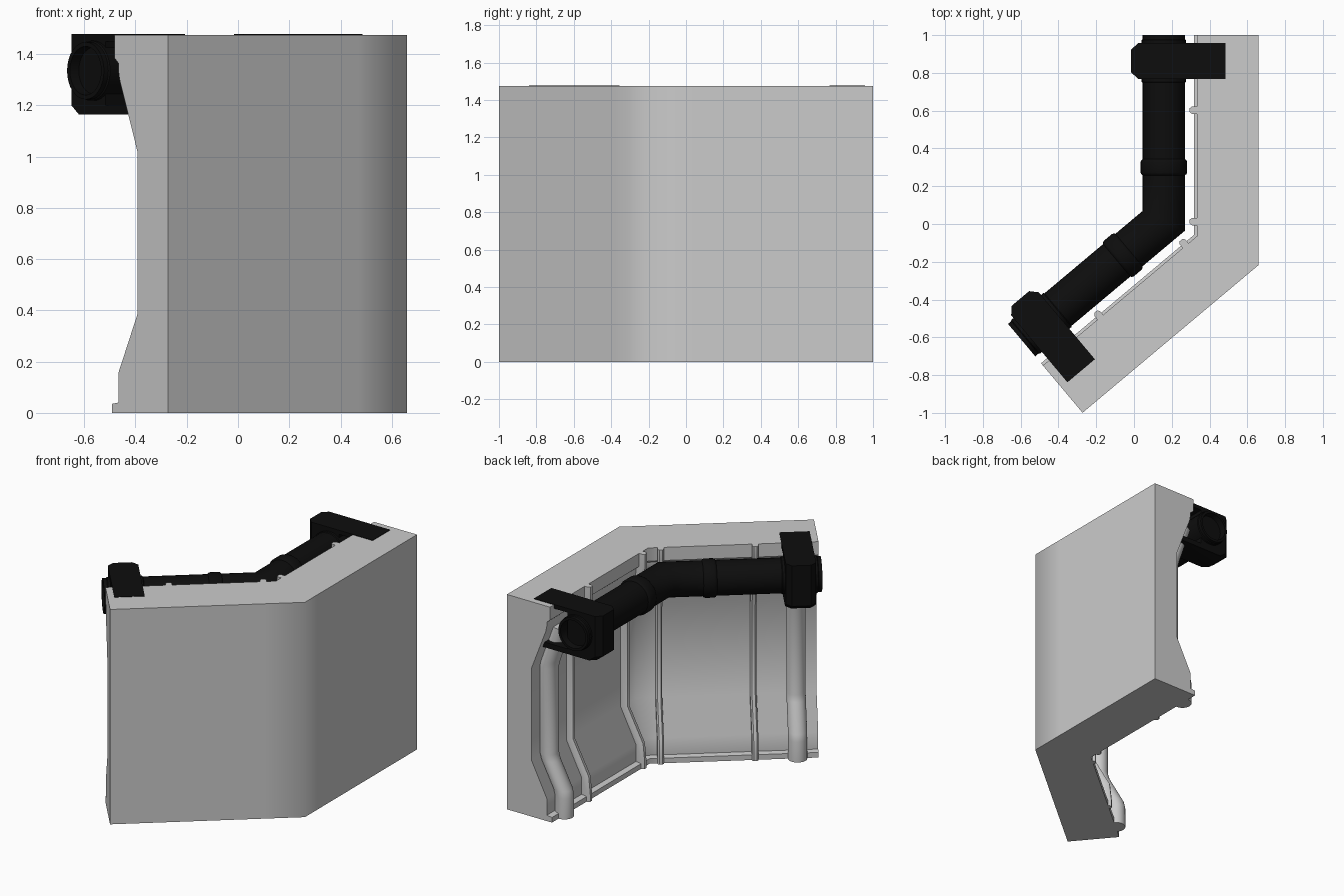
import bpy, bmesh
from math import sin, cos, tan, pi, radians

if "Cube" in bpy.data.objects:
    bpy.data.objects.remove(bpy.data.objects["Cube"])

HALF = radians(25)            # half of the bend between the two legs
L, H = 1.217, 1.475           # leg length, wall height
CORNER = (0.66, -0.217, 0)    # outer corner of the bend

black = bpy.data.materials.new("black")
black.diffuse_color = (0.004, 0.004, 0.004, 1)
black.use_nodes = True
black.node_tree.nodes["Principled BSDF"].inputs["Base Color"].default_value = black.diffuse_color


def loft(name, rings, cap_start=True, cap_end=True, mat=None):
    """Skin rings of (u along leg, t inward depth, z); mirrored across the bend."""
    bm = bmesh.new()
    vr = []
    for ring in rings:
        vr.append([bm.verts.new((u * cos(HALF) - t * sin(HALF),
                                 u * sin(HALF) + t * cos(HALF), z)) for u, t, z in ring])
    n = len(vr[0])
    for a, b in zip(vr, vr[1:]):
        for i in range(n):
            j = (i + 1) % n
            bm.faces.new((a[i], a[j], b[j], b[i]))
    if cap_start:
        bm.faces.new(vr[0])
    if cap_end:
        bm.faces.new(vr[-1])
    bmesh.ops.recalc_face_normals(bm, faces=bm.faces)
    me = bpy.data.meshes.new(name)
    bm.to_mesh(me)
    bm.free()
    ob = bpy.data.objects.new(name, me)
    bpy.context.collection.objects.link(ob)
    ob.location = CORNER
    ob.rotation_euler.z = radians(65)
    if mat:
        me.materials.append(mat)
    bpy.ops.object.select_all(action='DESELECT')
    ob.select_set(True)
    bpy.context.view_layer.objects.active = ob
    bpy.ops.object.shade_smooth_by_angle(angle=radians(40))
    m = ob.modifiers.new("mirror", 'MIRROR')
    m.use_axis = (True, False, False)
    return ob


def miter(t):
    return t * tan(HALF)


# wall with recessed inner face
wall = [(0, 0), (.342, 0), (.342, .035), (.303, .04), (.303, .155), (.187, .385),
        (.187, 1.02), (.295, 1.3), (.303, 1.34), (.303, 1.365), (.327, 1.385),
        (.327, H), (0, H)]
loft("wall", [[(miter(t), t, z) for t, z in wall],
              [(.25, t, z) for t, z in wall],
              [(L, t, z) for t, z in wall]], cap_start=False)

# rounded vertical ribs following the recess
rib = [(.362, 0), (.362, .05), (.35, .17), (.232, .395), (.232, 1.015),
       (.345, 1.31), (.365, 1.38), (.365, H)]
for i, u in enumerate((.23, .82)):
    rings = []
    for du, off in ((-.02, -.05), (-.02, -.012), (-.01, 0), (.01, 0), (.02, -.012), (.02, -.05)):
        rings.append([(u + du, .1, 0)] + [(u + du, t + off, z) for t, z in rib]
                     + [(u + du, .1, H)])
    loft(f"rib_{i + 1}", rings)

# vertical pipe below each bracket
N = 32
path = [(.345, 0), (.345, .14), (.335, .185), (.242, .365), (.23, .41),
        (.23, 1.0), (.242, 1.045), (.33, 1.3)]
loft("vertical_pipe", [[(1.085 + .06 * cos(2 * pi * k / N), t + .06 * sin(2 * pi * k / N), z)
                        for k in range(N)] for t, z in path])

# horizontal pipe with collars, mitred at the bend and hollow at the ends
PT, PZ = .502, 1.335


def circle(r, u=None):
    ring = []
    for k in range(N):
        a = 2 * pi * k / N
        t, z = PT + r * cos(a), PZ + r * sin(a)
        ring.append((miter(t) if u is None else u, t, z))
    return ring


R = .112
stations = [(.475, R), (.48, .119), (.49, .123), (.545, .123), (.555, .119), (.56, R),
            (.965, R), (.97, .117), (1.19, .117), (1.195, R), (L, R), (L, .095), (1.12, .085)]
loft("horizontal_pipe", [circle(R)] + [circle(r, u) for u, r in stations],
     cap_start=False, mat=black)

# clamp bracket: top plate, block around the pipe and lower plate
rings = []
for u, T in ((.985, .638), (1.02, .675), (1.14, .675), (1.175, .638)):
    prof = [(.175, 1.478), (T, 1.478), (T, 1.2), (T - .045, 1.165), (.2, 1.165),
            (.2, 1.2), (.43, 1.2), (.43, 1.45), (.175, 1.45)]
    rings.append([(u, t, z) for t, z in prof])
loft("clamp_bracket", rings, mat=black)
